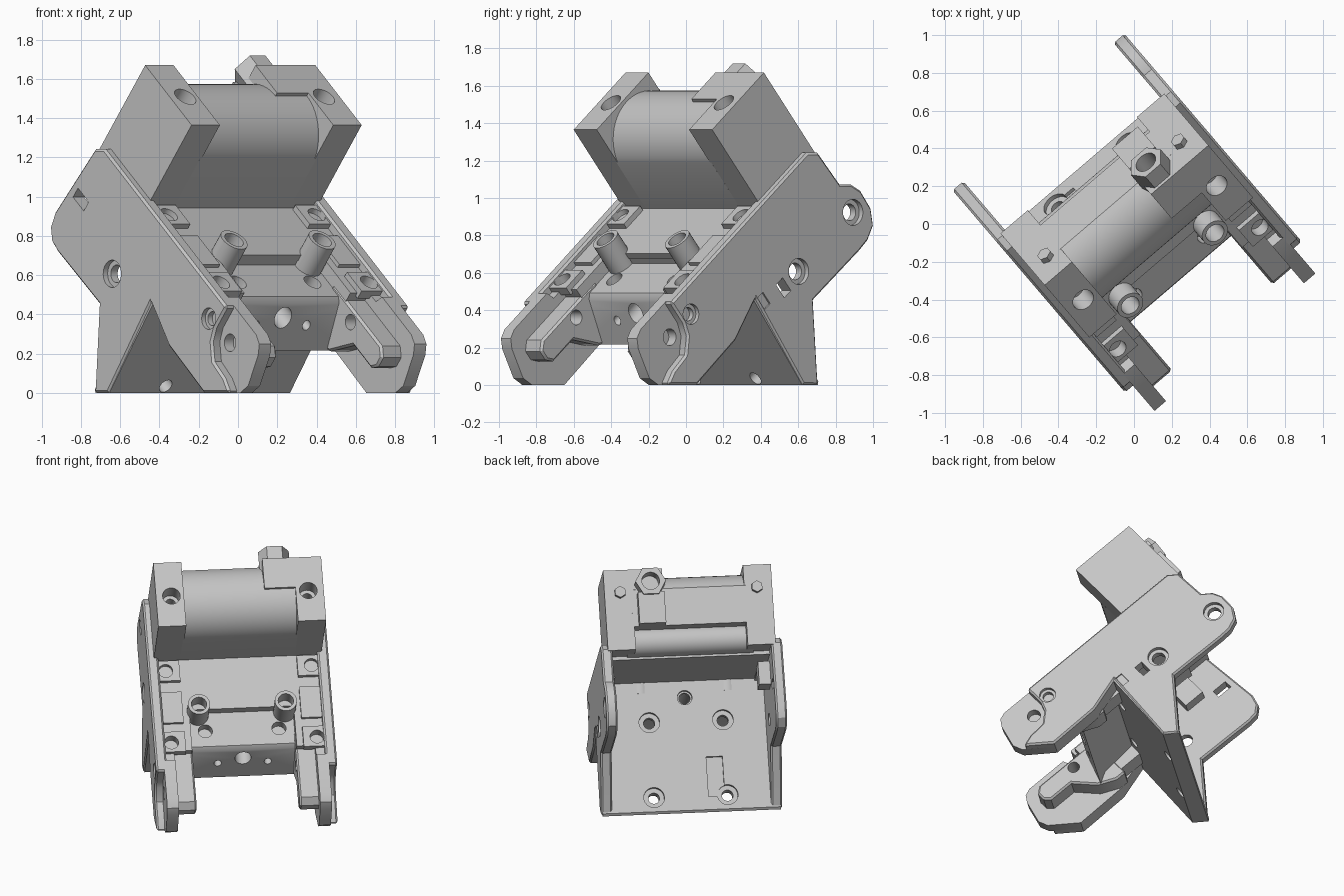
import bpy, bmesh, math
from mathutils import Matrix

if "Cube" in bpy.data.objects:
    bpy.data.objects.remove(bpy.data.objects["Cube"])

# One plain grey for the whole bracket
grey = bpy.data.materials.new("plain_grey")
grey.use_nodes = True
COLOR = (0.56, 0.56, 0.56, 1)
grey.diffuse_color = COLOR
grey.node_tree.nodes["Principled BSDF"].inputs["Base Color"].default_value = COLOR

# Parts are drawn level as (x across, s along, n normal), then the assembly is tilted and turned
POSE = Matrix.Rotation(math.radians(40.5), 4, 'Z') @ Matrix.Rotation(math.radians(40), 4, 'X')
AXES = {'x': Matrix.Rotation(math.pi / 2, 4, 'Y'),
        's': Matrix.Rotation(math.pi / 2, 4, 'X'),
        'n': Matrix.Identity(4)}
parts = []


def finish(bm, name):
    bmesh.ops.recalc_face_normals(bm, faces=bm.faces)
    mesh = bpy.data.meshes.new(name)
    bm.to_mesh(mesh)
    bm.free()
    mesh.materials.append(grey)
    ob = bpy.data.objects.new(name, mesh)
    bpy.context.collection.objects.link(ob)
    parts.append(ob)
    return ob


def slab(name, outline, x0, x1):
    """Side profile in (s, n) extruded across from x0 to x1."""
    bm = bmesh.new()
    face = bm.faces.new([bm.verts.new((x0, s, n)) for s, n in outline])
    out = bmesh.ops.extrude_face_region(bm, geom=[face])
    moved = [v for v in out["geom"] if isinstance(v, bmesh.types.BMVert)]
    bmesh.ops.translate(bm, vec=(x1 - x0, 0, 0), verts=moved)
    return finish(bm, name)


def block(name, x0, x1, s0, s1, n0, n1):
    return slab(name, [(s0, n0), (s1, n0), (s1, n1), (s0, n1)], x0, x1)


def rod(name, axis, center, r, length, sides=32, spin=0):
    bm = bmesh.new()
    bmesh.ops.create_cone(bm, cap_ends=True, segments=sides, radius1=r, radius2=r, depth=length,
                          matrix=Matrix.Translation(center) @ AXES[axis] @ Matrix.Rotation(spin, 4, 'Z'))
    return finish(bm, name)


def cut(ob, *cutters):
    """Subtract each cutter from the part, then discard it."""
    for c in cutters:
        mod = ob.modifiers.new("cut", 'BOOLEAN')
        mod.operation, mod.solver, mod.object = 'DIFFERENCE', 'EXACT', c
        bpy.context.view_layer.objects.active = ob
        bpy.ops.object.modifier_apply(modifier=mod.name)
        parts.remove(c)
        bpy.data.objects.remove(c)


def chamfer(ob, width):
    mod = ob.modifiers.new("chamfer", 'BEVEL')
    mod.width, mod.segments, mod.angle_limit = width, 1, math.radians(70)
    bpy.context.view_layer.objects.active = ob
    bpy.ops.object.modifier_apply(modifier=mod.name)


def hole(axis, center, r, depth=0.3):
    return rod("cutter", axis, center, r, depth)


def slot(x, s, n, ds, dn):
    return block("cutter", x - 0.2, x + 0.2, s - ds, s + ds, n - dn, n + dn)


# Side plates with foot gussets
plate_front = [(.27, .372), (.024, .293), (-.341, .286), (-.5, .42),
               (-.42, .45), (-.30, .46), (-.225, .53), (-.2, .60), (-.2, .74)]
foot = [(1.0, .10), (.58, .107), (.33, -.24), (.314, -.264), (.23, -.193)]
plain_back = [(1.05, .74), (1.11, .69), (1.145, .24), (1.125, .16), (1.07, .11)]
ear_back = [(1.05, .74), (1.11, .69), (1.12, .46), (1.18, .41), (1.21, .34),
            (1.205, .22), (1.16, .14), (1.08, .105)]
for side, sign, back in (("right", -1, plain_back), ("left", 1, ear_back)):
    plate = slab(side + "_side_plate", back + foot + plate_front, sign * .54, sign * .615)
    chamfer(plate, 0.012)
    cut(plate, hole('x', (sign * .58, .595, .293), .045),
        hole('x', (sign * .615, .595, .293), .07, .06),
        hole('x', (sign * .58, -.132, .605), .036),
        hole('x', (sign * .615, -.132, .605), .055, .05))
    if sign > 0:
        cut(plate, hole('x', (.58, 1.09, .29), .045), hole('x', (.615, 1.09, .29), .07, .06),
            slot(.58, .457, .295, .03, .045), slot(.58, .306, .33, .025, .04))
    else:
        cut(plate, slot(-.58, 1.026, .425, .055, .03))

    # Recessed tab layer reaching forward
    tab = slab(side + "_front_tab",
               [(.67, .69), (.67, .66), (.33, .64), (.27, .372), (.024, .293), (-.341, .286),
                (-.515, .432), (-.54, .50), (-.50, .67), (-.47, .72), (-.42, .74),
                (-.12, .74), (-.1, .69)], sign * .48, sign * .56)
    cut(tab, hole('x', (sign * .52, -.29, .577), .045))

    # Inner rail and its forward prong
    prong = slab(side + "_inner_prong",
                 [(.1, .64), (-.39, .64), (-.435, .60), (-.435, .54), (-.40, .50), (-.22, .50),
                  (-.10, .36), (.02, .30), (.1, .30)], sign * .35, sign * .5)
    chamfer(prong, 0.012)
    cut(prong, hole('x', (sign * .4, -.13, .58), .04))
    rail = slab(side + "_rail", [(-.03, .60), (.06, .34), (.27, .34), (.33, .665), (.70, .665),
                                 (.70, .69), (-.03, .69)], sign * .355, sign * .485)

    # Raised pads around the rail holes
    for pad_name, s0, s1, center in (("front", -.05, .10, .02), ("rear", .48, .63, .555)):
        pad = block(f"{side}_{pad_name}_pad", sign * .40, sign * .55, s0, s1, .67, .72)
        for layer in (pad, rail, tab):
            cut(layer, hole('n', (sign * .495, center, .75), .048, .2))
    block(side + "_rail_step", sign * .40, sign * .55, .17, .40, .68, .712)

    # Hollow standoff tubes on the deck
    tube = rod(side + "_standoff", 'n', (sign * .295, .26, .69), .075, .22)
    cut(tube, hole('n', (sign * .295, .26, .77), .052, .2))

    # Housing end blocks with screw seats and back nuts
    end = block(side + "_housing_end", sign * .38, sign * .57, .645, 1.12, .68, 1.24)
    cut(end, hole('n', (sign * .465, .87, 1.215), .06, .2),
        hole('n', (sign * .465, .87, 1.0), .035, .5))
    rod(side + "_hex_nut", 's', (sign * .465, 1.13, 1.08), .04, .05, 6)

# Small lug inside the right plate
block("right_inner_lug", -.46, -.54, .75, .90, .46, .62)

# Deck: thin rear shelf and thick stepped nose
block("rear_deck", -.55, .55, .27, .95, .655, .69)
nose = slab("deck_nose", [(0, .595), (.025, .62), (.28, .62), (.28, .43), (.0, .40), (-.08, .35)], -.5, .5)
cut(nose, hole('s', (0, .1, .52), .055, .6),
    *[hole('s', (x, -.05, .48), .025, .25) for x in (-.17, .17)],
    *[hole('n', (x, .14, .6), .048, .1) for x in (-.25, .25)])

# Slanted foot panel with countersunk screw holes and a shallow notch
panel = slab("foot_panel", [(.23, -.193), (.314, -.264), (.33, -.25), (.33, .66), (.275, .66)], -.605, .605)
for x, n in ((-.25, -.15), (.25, -.15), (-.25, .375), (.25, .375), (0, .54)):
    cut(panel, hole('s', (x, .29, n), .038), hole('s', (x, .33, n), .07 if n < .5 else .05, .05))
cut(panel, block("cutter", -.23, -.12, .31, .4, -.16, .12))

# Housing core: a big cylinder faired into the front and back walls
barrel = [(.90 + .26 * math.cos(a), .96 + .26 * math.sin(a))
          for a in (math.radians(169 - 137 * i / 20) for i in range(21))]
slab("housing_core", [(.645, .68)] + barrel + [(1.12, .84), (.95, .84), (.95, .68)], -.39, .39)
block("housing_shoulder", .17, .39, .90, 1.12, 1.0, 1.24)

# Round bar under the back of the housing
rod("rear_bar", 'x', (0, .95, .77), .10, .86)
for sign in (-1, 1):
    rod("rear_bar_collar", 'x', (sign * .46, .95, .77), .08, .16)

# Hexagonal boss with a bore on the back corner
boss = rod("hex_boss", 's', (.26, 1.1, 1.13), .104, .24, 6, math.pi / 6)
cut(boss, hole('s', (.26, 1.2, 1.13), .06, .2))
block("boss_rib", .17, .35, 1.0, 1.2, .84, 1.06)

# Pose everything and keep round walls smooth
for ob in parts:
    ob.data.transform(POSE)
    ob.data.update()
    bpy.ops.object.select_all(action='DESELECT')
    ob.select_set(True)
    bpy.context.view_layer.objects.active = ob
    bpy.ops.object.shade_smooth_by_angle(angle=math.radians(30))
